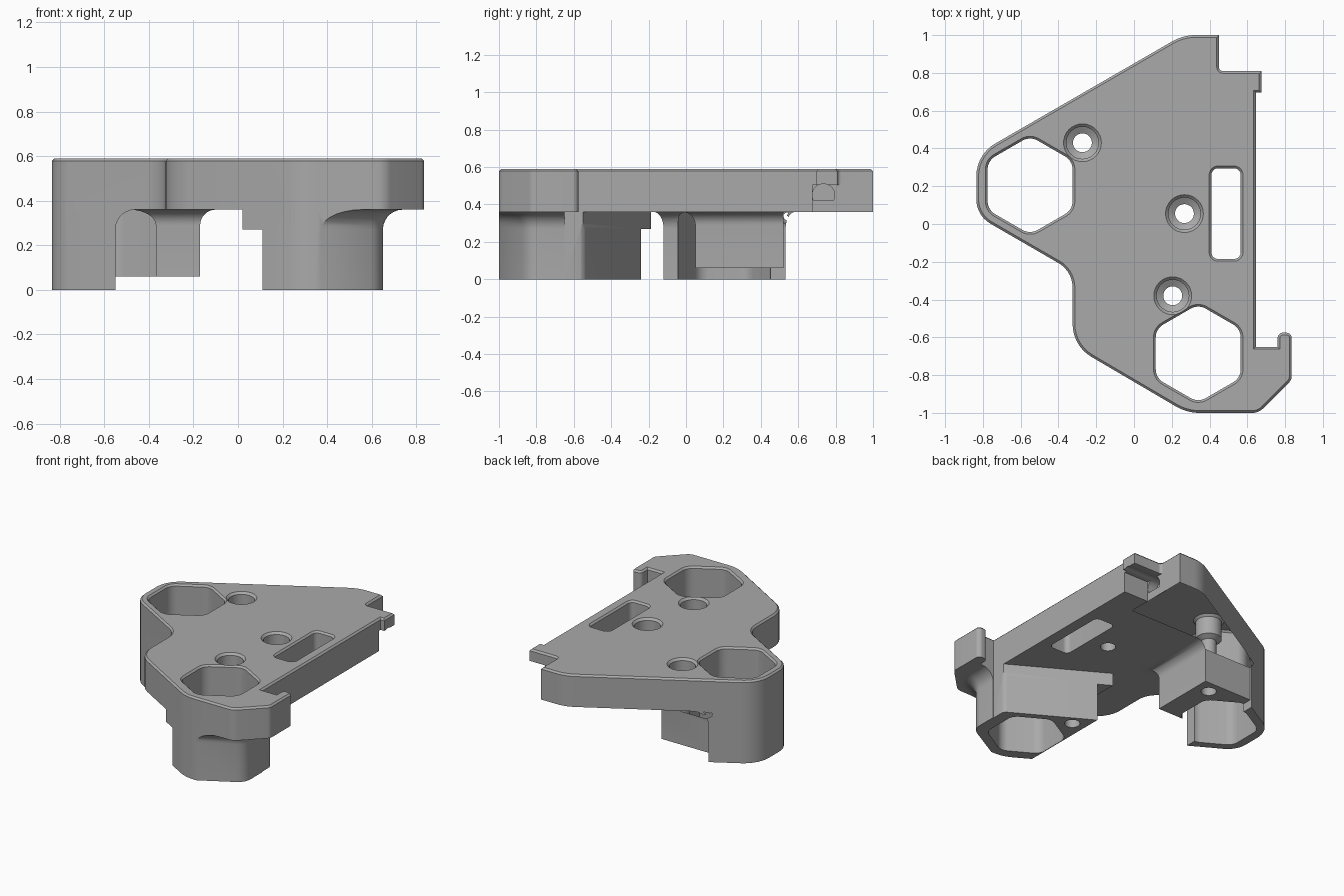
import bpy, bmesh, math
from mathutils import Vector, Matrix

cube = bpy.data.objects.get("Cube")
if cube:
    bpy.data.objects.remove(cube, do_unlink=True)

TOP, UNDER = 0.59, 0.36

grey = bpy.data.materials.new("plain grey")
grey.use_nodes = True
grey.diffuse_color = (0.4, 0.4, 0.4, 1)
grey.node_tree.nodes["Principled BSDF"].inputs["Base Color"].default_value = grey.diffuse_color


def rounded(corners, steps=7):
    """Polygon from (x, y, optional radius) corners, counter-clockwise."""
    out = []
    for i, c in enumerate(corners):
        p = Vector(c[:2])
        r = c[2] if len(c) > 2 else 0
        if not r:
            out.append(p)
            continue
        u = (Vector(corners[i - 1][:2]) - p).normalized()
        v = (Vector(corners[(i + 1) % len(corners)][:2]) - p).normalized()
        half = u.angle(v) / 2
        centre = p + (u + v).normalized() * r / math.sin(half)
        a = p + u * r / math.tan(half) - centre
        b = p + v * r / math.tan(half) - centre
        for k in range(steps + 1):
            out.append(centre + a.lerp(b, k / steps).normalized() * r)
    return out


def offset(poly, d):
    """Move every side of the polygon outward by d."""
    out = []
    for i, p in enumerate(poly):
        e1 = (p - poly[i - 1]).normalized()
        e2 = (poly[(i + 1) % len(poly)] - p).normalized()
        n1, n2 = Vector((e1.y, -e1.x)), Vector((e2.y, -e2.x))
        out.append(p + (n1 + n2) * d / (1 + n1.dot(n2)))
    return out


def loft(name, poly, sections):
    """Solid through (height, offset) sections of one polygon."""
    bm = bmesh.new()
    rings = [[bm.verts.new((p.x, p.y, z)) for p in offset(poly, d)] for z, d in sections]
    n = len(poly)
    for low, high in zip(rings, rings[1:]):
        for i in range(n):
            j = (i + 1) % n
            bm.faces.new((low[i], low[j], high[j], high[i]))
    bm.faces.new(rings[0][::-1])
    bm.faces.new(rings[-1])
    mesh = bpy.data.meshes.new(name)
    bm.to_mesh(mesh)
    bm.free()
    mesh.materials.append(grey)
    obj = bpy.data.objects.new(name, mesh)
    bpy.context.scene.collection.objects.link(obj)
    return obj


def prism(name, corners, z0, z1):
    return loft(name, rounded(corners), [(z0, 0), (z1, 0)])


def boolean(obj, other, operation, keep=False):
    mod = obj.modifiers.new("bool", "BOOLEAN")
    mod.operation, mod.solver, mod.object = operation, "EXACT", other
    bpy.context.view_layer.update()
    result = obj.evaluated_get(bpy.context.evaluated_depsgraph_get())
    mesh = bpy.data.meshes.new_from_object(result)
    obj.modifiers.clear()
    obj.data = mesh
    if not keep:
        bpy.data.objects.remove(other, do_unlink=True)


def coved(z0, radius, steps=7):
    """Sections of a leg that flares in a cove under the plate."""
    arc = [(k + 1) / steps * math.pi / 2 for k in range(steps)]
    rise = [(UNDER - radius + radius * math.sin(a), radius * (1 - math.cos(a))) for a in arc]
    return [(z0, 0), (UNDER - radius, 0)] + rise + [(UNDER + 0.06, radius)]


def hexagon(cx, cy, half, r):
    R = half / math.cos(math.pi / 6)
    return rounded([(cx + R * math.cos(a), cy + R * math.sin(a), r)
                    for a in (math.pi / 6 + k * math.pi / 3 for k in range(6))])


def circle(cx, cy, r, n=32):
    return [Vector((cx + r * math.cos(2 * math.pi * k / n),
                    cy + r * math.sin(2 * math.pi * k / n))) for k in range(n)]


# Plate with chamfered top rim, side hook and tab
outline = rounded([
    (0.45, 1), (0.26, 1, 0.25), (-0.835, 0.368, 0.2), (-0.835, 0.045, 0.15),
    (-0.325, -0.25, 0.15), (-0.325, -0.645, 0.2), (0.28, -1, 0.25),
    (0.66, -1, 0.08), (0.835, -0.825, 0.05), (0.835, -0.575, 0.03),
    (0.76, -0.575, 0.03), (0.76, -0.65), (0.645, -0.65), (0.645, 0.695),
    (0.675, 0.695), (0.675, 0.81), (0.45, 0.81, 0.02)])
body = loft("bracket_body", outline, [(UNDER, 0), (TOP - 0.012, 0), (TOP, -0.012)])

# Clearance under the tab, with the round pin pocket
boolean(body, prism("tab_clearance", [(0.45, 0.675), (0.8, 0.675), (0.8, 0.9), (0.45, 0.9)],
                    0.2, 0.505), "DIFFERENCE")
pin = loft("pin_pocket", circle(0, 0, 0.06), [(0.38, 0), (0.8, 0)])
pin.data.transform(Matrix.Translation((0, 0.735, 0.45)) @ Matrix(
    ((0, 0, 1, 0), (1, 0, 0, 0), (0, 1, 0, 0), (0, 0, 0, 1))))
boolean(body, pin, "DIFFERENCE")

# Legs and thickened areas, trimmed to the plate outline
trim = loft("outline_trim", outline, [(-0.1, 0), (0.5, 0)])
left_leg = loft("left_leg", rounded([(-0.55, 0.7), (-1, 0.7), (-1, -0.4), (-0.55, -0.4)]),
                coved(0, 0.09))
left_block = loft("left_block", rounded([(-0.17, 0.52), (-0.6, 0.52), (-0.6, 0.05), (-0.17, 0.05)]),
                  coved(0.06, 0.07))
front_leg = loft("front_leg", rounded([
    (0.11, -0.24), (0.11, -0.95), (0.2, -1.1), (0.345, -1.015, 0.1),
    (0.65, -0.845, 0.1), (0.65, -0.552, 0.06)]), coved(0, 0.09))
boolean(front_leg, prism("slant_trim", [(0.11, -0.24), (0.11, -1.2), (1, -1.2), (1, -0.755)],
                         -0.1, 0.5), "INTERSECT")
front_step = prism("front_step", [(0.02, -0.188), (0.02, -1.1), (0.3, -1.1), (0.3, -0.35)],
                   0.27, 0.42)
back_pad = prism("back_pad", [(0.45, 1.1), (-0.7, 1.1), (-0.7, 0.52), (0.45, 0.52)], 0.3, 0.42)

hexes = [hexagon(-0.55, 0.205, 0.225, 0.08), hexagon(0.34, -0.685, 0.225, 0.08)]
# Step must not fill the open side of the front leg below its height
for part in (left_leg, left_block, front_leg, front_step, back_pad):
    boolean(part, trim, "INTERSECT", keep=True)
    boolean(body, part, "UNION")
bpy.data.objects.remove(trim, do_unlink=True)

# Hexagonal wells and long slot, all chamfered at the top
slot = rounded([(0.565, 0.295, 0.035), (0.41, 0.295, 0.035),
                (0.41, -0.185, 0.035), (0.565, -0.185, 0.035)])
for poly in hexes + [slot]:
    boolean(body, loft("well", poly, [(-0.2, 0), (TOP - 0.012, 0), (TOP + 0.012, 0.024)]),
            "DIFFERENCE")

# Counterbored screw holes
for x, y in ((-0.273, 0.43), (0.267, 0.055), (0.205, -0.38)):
    hole = loft("screw_hole", circle(x, y, 0.05),
                [(-0.2, 0), (0.43, 0), (0.45, 0.035), (TOP - 0.015, 0.035), (TOP + 0.015, 0.065)])
    boolean(body, hole, "DIFFERENCE")

# Smooth curved walls, crisp edges
bpy.ops.object.select_all(action="DESELECT")
body.select_set(True)
bpy.context.view_layer.objects.active = body
bpy.ops.object.shade_smooth_by_angle(angle=math.radians(30))
